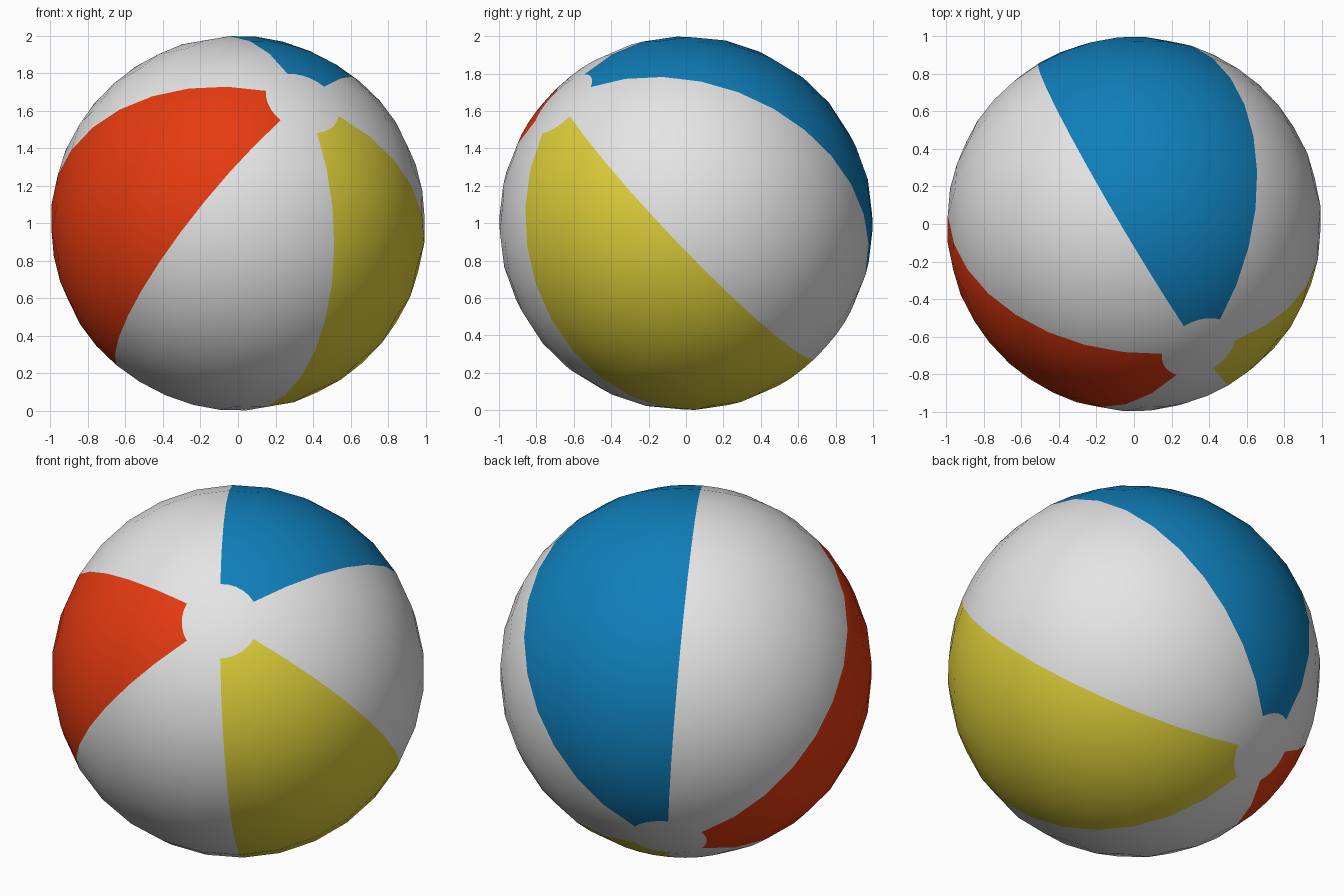
import bpy
import bmesh
from math import sin, cos, pi, atan2, floor
from mathutils import Vector, Matrix

cube = bpy.data.objects.get("Cube")
if cube:
    bpy.data.objects.remove(cube, do_unlink=True)


def make_material(name, rgb):
    mat = bpy.data.materials.new(name)
    mat.use_nodes = True
    color = (*rgb, 1.0)
    mat.diffuse_color = color
    bsdf = next(n for n in mat.node_tree.nodes if n.type == 'BSDF_PRINCIPLED')
    bsdf.inputs["Base Color"].default_value = color
    return mat


WHITE, BLUE, YELLOW, RED = range(4)
materials = [
    make_material("white", (0.78, 0.78, 0.78)),
    make_material("blue", (0.005, 0.21, 0.49)),
    make_material("yellow", (0.72, 0.61, 0.042)),
    make_material("red", (0.78, 0.043, 0.005)),
]

SEGMENTS, RINGS = 30, 15
PANELS = [BLUE, WHITE, YELLOW, WHITE, RED, WHITE]

# Ball surface: a half circle spun around its pole axis
bm = bmesh.new()
arc = [bm.verts.new((sin(pi * i / RINGS), 0, cos(pi * i / RINGS)))
       for i in range(RINGS + 1)]
edges = [bm.edges.new(pair) for pair in zip(arc, arc[1:])]
bmesh.ops.spin(bm, geom=arc + edges, cent=(0, 0, 0), axis=(0, 0, 1),
               angle=2 * pi, steps=SEGMENTS, use_duplicate=False)
bmesh.ops.remove_doubles(bm, verts=bm.verts, dist=0.001)
bmesh.ops.recalc_face_normals(bm, faces=bm.faces)

# Six panels by angle, with a white cap at each pole
for face in bm.faces:
    face.smooth = True
    c = face.calc_center_median()
    panel = floor(-atan2(c.y, c.x) / (pi / 3)) % 6
    face.material_index = WHITE if abs(c.z) > 0.97 else PANELS[panel]

# Tilt so the pole and the first panel edge point the right way
pole = Vector((0.351, -0.671, 0.653)).normalized()
edge_dir = Vector((-0.378, 0.544, 0.752))
edge_dir = (edge_dir - pole * edge_dir.dot(pole)).normalized()
tilt = Matrix((edge_dir, pole.cross(edge_dir), pole)).transposed().to_4x4()
bmesh.ops.transform(bm, matrix=Matrix.Translation((0, 0, 1)) @ tilt, verts=bm.verts)

mesh = bpy.data.meshes.new("beach_ball")
bm.to_mesh(mesh)
bm.free()
for mat in materials:
    mesh.materials.append(mat)
ball = bpy.data.objects.new("beach_ball", mesh)
bpy.context.collection.objects.link(ball)
